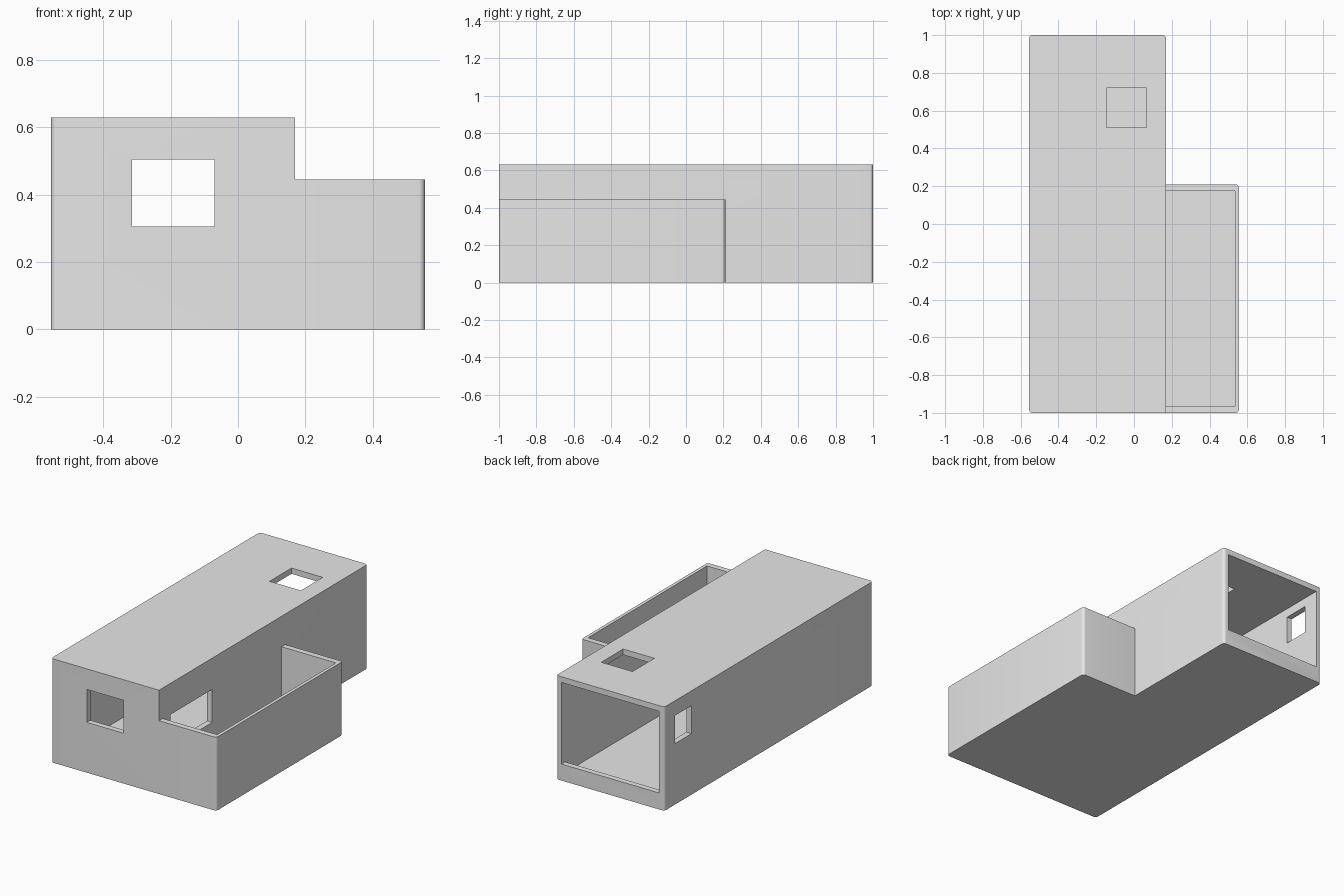
import bpy
import bmesh

cube = bpy.data.objects.get("Cube")
if cube:
    bpy.data.objects.remove(cube, do_unlink=True)

grey = bpy.data.materials.new("plain_grey")
grey.use_nodes = True
grey.diffuse_color = (0.8, 0.8, 0.8, 1)
grey.node_tree.nodes["Principled BSDF"].inputs["Base Color"].default_value = (0.8, 0.8, 0.8, 1)

WALL = 0.035
LEFT, MID, RIGHT = -0.555, 0.17, 0.555
ROOF, TRAY_TOP, TRAY_BACK = 0.63, 0.445, 0.21


def box(name, x, y, z, round_corners=()):
    """Box from (min, max) ranges, with chosen vertical edges rounded."""
    bm = bmesh.new()
    bmesh.ops.create_cube(bm, size=1)
    for v in bm.verts:
        v.co = [r[0] if c < 0 else r[1] for c, r in zip(v.co, (x, y, z))]

    def chosen(e):
        a, b = (v.co for v in e.verts)
        return any((a.xy - b.xy).length < 1e-5 and abs(a.x - cx) + abs(a.y - cy) < 1e-4
                   for cx, cy in round_corners)

    edges = [e for e in bm.edges if chosen(e)]
    if edges:
        bmesh.ops.bevel(bm, geom=edges, offset=0.018, segments=5,
                        profile=0.5, affect='EDGES')
    bmesh.ops.recalc_face_normals(bm, faces=bm.faces)
    mesh = bpy.data.meshes.new(name)
    bm.to_mesh(mesh)
    bm.free()
    obj = bpy.data.objects.new(name, mesh)
    mesh.materials.append(grey)
    bpy.context.collection.objects.link(obj)
    return obj


def carve(target, cuts):
    """Subtract each named box, then apply and drop the cutters."""
    bpy.context.view_layer.objects.active = target
    for name, ranges in cuts.items():
        cutter = box(name, *ranges)
        cutter.hide_render = True
        mod = target.modifiers.new(name, 'BOOLEAN')
        mod.operation = 'DIFFERENCE'
        mod.solver = 'EXACT'
        mod.object = cutter
        bpy.ops.object.modifier_apply(modifier=name)
        bpy.data.objects.remove(cutter, do_unlink=True)


# Long hollow main room with an open back, windows and a roof hatch
room = box("main_room", (LEFT, MID), (-1, 1), (0, ROOF),
           [(LEFT, -1), (LEFT, 1), (MID, 1)])
inner_x = (LEFT + WALL, MID - WALL)
carve(room, {
    "interior": (inner_x, (-1 + WALL, 1 - WALL), (WALL, ROOF - WALL)),
    "back_opening": (inner_x, (0.9, 1.1), (0.1, ROOF - WALL)),
    "front_window": ((-0.315, -0.07), (-1.1, -0.9), (0.305, 0.505)),
    "left_window": ((-0.65, -0.5), (0.74, 0.9), (0.37, 0.54)),
    "tray_doorway": ((0.1, 0.25), (-0.89, -0.49), (0.24, 0.44)),
    "roof_hatch": ((-0.145, 0.065), (0.51, 0.72), (0.55, 0.7)),
})

# Lower open-topped side tray
tray = box("side_tray", (MID, RIGHT), (-1, TRAY_BACK), (0, TRAY_TOP),
           [(RIGHT, -1), (RIGHT, TRAY_BACK)])
carve(tray, {
    "tray_cavity": ((0.1, RIGHT - 0.02), (-1 + WALL, TRAY_BACK - WALL), (WALL, 0.6)),
})

# Smooth only the rounded corners
for obj in (room, tray):
    bpy.ops.object.select_all(action='DESELECT')
    obj.select_set(True)
    bpy.context.view_layer.objects.active = obj
    bpy.ops.object.shade_smooth_by_angle(angle=0.6)
